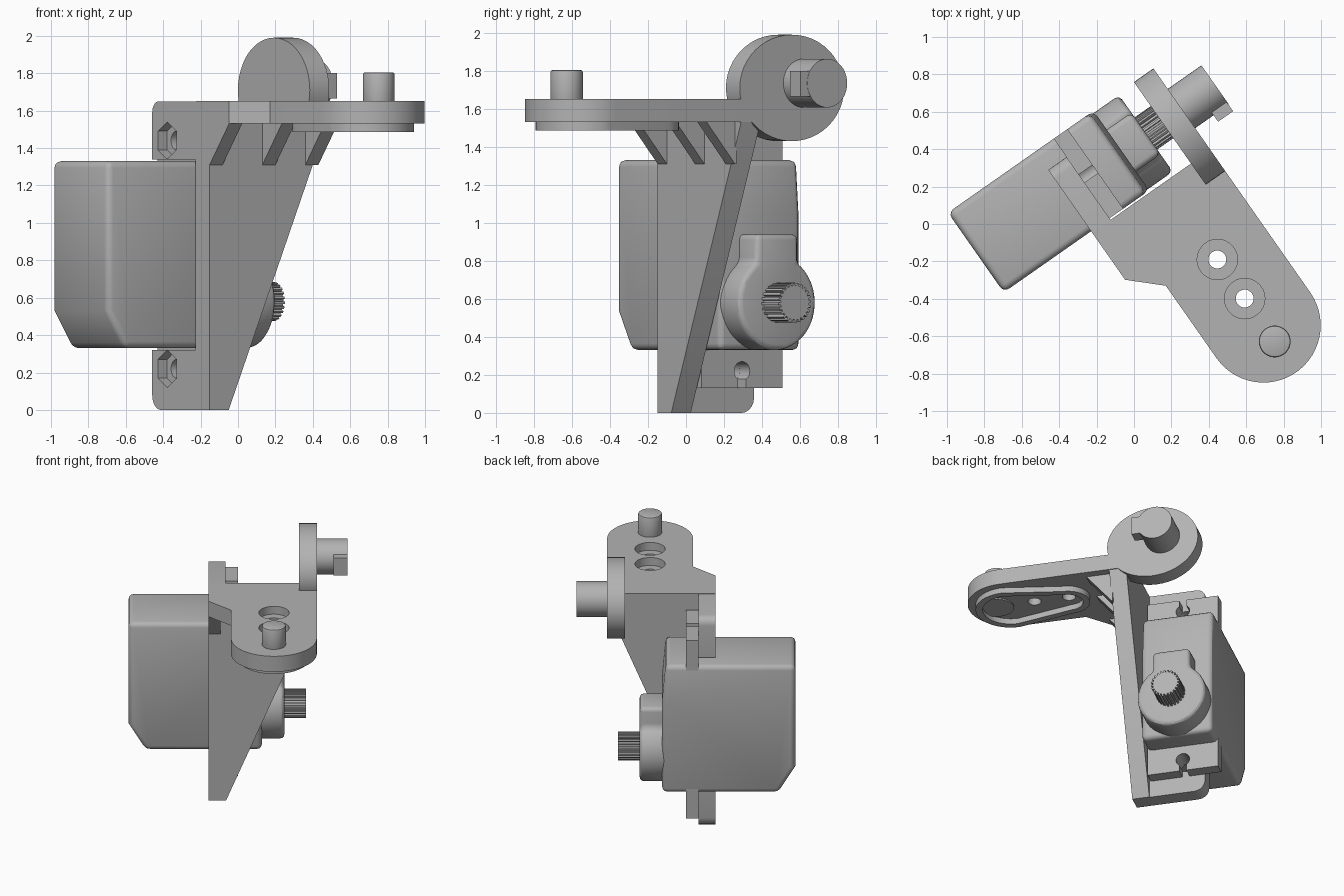
import bpy, bmesh, math
from mathutils import Matrix, Vector

cube = bpy.data.objects.get("Cube")
if cube:
    bpy.data.objects.remove(cube, do_unlink=True)

# Single grey plastic
grey = bpy.data.materials.new("grey_plastic")
grey.use_nodes = True
COLOUR = (0.45, 0.45, 0.45, 1)
grey.diffuse_color = COLOUR
grey.node_tree.nodes["Principled BSDF"].inputs["Base Color"].default_value = COLOUR

# Whole assembly is turned about the vertical
TURN = Matrix.Rotation(math.radians(35), 4, "Z")
PLACE = {"u": lambda a, b, d: (d, a, b),
         "v": lambda a, b, d: (a, d, b),
         "z": lambda a, b, d: (a, b, d)}


def arc(ca, cb, r, start=0, end=360, n=40, rb=None):
    """Points on an arc; a full turn leaves out the repeated point."""
    steps = n if end - start == 360 else n - 1
    angles = [math.radians(start + (end - start) * i / steps) for i in range(n)]
    return [(ca + r * math.cos(t), cb + (rb or r) * math.sin(t)) for t in angles]


def box(a0, b0, a1, b1):
    return [(a0, b0), (a1, b0), (a1, b1), (a0, b1)]


def prism(name, outline, axis, lo, hi, bevel=0, segments=3):
    """Extrude an outline along u, v or z between two depths."""
    bm = bmesh.new()
    ends = [[bm.verts.new(TURN @ Vector(PLACE[axis](a, b, d))) for a, b in outline]
            for d in (lo, hi)]
    n = len(outline)
    bm.faces.new(ends[0])
    bm.faces.new(ends[1])
    for i in range(n):
        j = (i + 1) % n
        bm.faces.new((ends[0][i], ends[0][j], ends[1][j], ends[1][i]))
    bmesh.ops.recalc_face_normals(bm, faces=bm.faces)
    mesh = bpy.data.meshes.new(name)
    bm.to_mesh(mesh)
    bm.free()
    mesh.materials.append(grey)
    ob = bpy.data.objects.new(name, mesh)
    bpy.context.collection.objects.link(ob)
    if bevel:
        mod = ob.modifiers.new("bevel", "BEVEL")
        mod.width, mod.segments = bevel, segments
        mod.limit_method, mod.angle_limit = "ANGLE", math.radians(35)
        apply(ob, mod)
    return ob


def apply(ob, mod):
    bpy.context.view_layer.objects.active = ob
    bpy.ops.object.modifier_apply(modifier=mod.name)


def cut(ob, *cutter_args):
    cutter = prism("cutter", *cutter_args)
    cutter.hide_render = True
    mod = ob.modifiers.new("cut", "BOOLEAN")
    mod.operation, mod.solver, mod.object = "DIFFERENCE", "EXACT", cutter
    apply(ob, mod)
    bpy.data.objects.remove(cutter, do_unlink=True)


MID = 0.36               # centre line of motor and shafts
BOLTS = (0.22, 1.44)     # heights of the mounting bolts
ARM_U = 0.256            # centre line of the arm
BACK, FACE = -0.21, -0.09
OUT, IN = -0.035, 0.09

# Mounting plate, notched for the motor, with nut pockets
outline = ([(OUT, 0)] + arc(0.42, 0.08, 0.08, -90, 0, 6) + [(0.5, 0.32), (0.095, 0.32),
           (0.095, 1.34), (0.5, 1.34)] + arc(0.44, 1.59, 0.06, 0, 90, 6) + [(OUT, 1.65)])
plate = prism("mounting_plate", outline, "u", BACK, FACE)
for z in BOLTS:
    cut(plate, arc(MID, z, 0.1, 30, 390, 6), "u", BACK - 0.02, BACK + 0.06)
    cut(plate, arc(MID, z, 0.05, n=20), "u", BACK - 0.02, FACE + 0.02)

# Tapered side web
prism("side_web", [(BACK, 0), (-0.085, 0), (0.56, 1.54), (0.56, 1.64), (BACK, 1.64)],
      "v", OUT, IN)

# Top arm with rounded end and counterbored holes
outline = ([(BACK, IN), (BACK, -0.217), (-0.05, -0.368)]
           + arc(ARM_U, -0.841, 0.306, 180, 360, 28) + [(0.562, IN)])
arm = prism("top_arm", outline, "z", 1.53, 1.652)
for v in (-0.411, -0.666):
    cut(arm, arc(ARM_U, v, 0.108), "z", 1.59, 1.7)
    cut(arm, arc(ARM_U, v, 0.048, n=24), "z", 1.5, 1.7)

# Raised rim under the arm
def rim_outline(inset):
    return (arc(ARM_U, -0.841, 0.25 - inset, 180, 360, 24)
            + arc(ARM_U, -0.42, 0.16 - inset, 0, 180, 16))


rim = prism("arm_rim", rim_outline(0), "z", 1.487, 1.535)
cut(rim, rim_outline(0.05), "z", 1.4, 1.6)

# Pin standing on the arm
prism("arm_pin", arc(ARM_U, -0.946, 0.085), "z", 1.6, 1.805, 0.012, 2)
prism("pin_base", arc(ARM_U, -0.946, 0.125), "z", 1.52, 1.54)

# Diagonal ribs between web and arm
for i, u in enumerate((BACK, 0.134, 0.415)):
    prism(f"web_rib_{i + 1}", [(OUT + 0.01, 1.31), (OUT + 0.01, 1.54), (-0.217, 1.54),
          (-0.217, 1.53), (OUT, 1.31)], "u", u, u + 0.085)

# Upright disc with shaft and key
prism("pivot_disc", arc(0.287, 1.71, 0.335, n=48, rb=0.28), "u", 0.435, 0.562)
prism("disc_foot", box(-0.035, 1.53, 0.2, 1.68), "u", 0.435, 0.562)
prism("pivot_shaft", arc(MID, 1.735, 0.128), "u", 0.5, 0.782)
prism("shaft_key", box(0.19, 1.665, MID, 1.8), "u", 0.682, 0.78)

# Motor body
prism("motor_body", [(-0.78, 0.53), (-0.66, 0.33), (0.17, 0.33), (0.17, 1.05),
      (0.145, 1.33), (-0.78, 1.33)], "v", 0.1, 0.62, 0.035)

# Motor ears with keyhole slots
ears = prism("motor_ears", box(0.1, 0.13, 0.62, 1.53), "u", FACE, 0.0)
for z, end in zip(BOLTS, (0.1, 1.56)):
    cut(ears, arc(MID, z, 0.05, n=24), "u", FACE - 0.05, 0.05)
    cut(ears, box(MID - 0.026, min(z, end), MID + 0.026, max(z, end)), "u",
        FACE - 0.05, 0.05)

# Gear housing: round drum with a tab above
AXLE = 0.58
outline = arc(MID, AXLE, 0.25, -237, 57, 44) + [(MID + 0.136, 0.94), (MID - 0.136, 0.94)]
prism("gear_housing", outline, "u", 0.12, 0.33, 0.035)

# Splined output shaft
TEETH = 24
spline = []
for i in range(TEETH):
    t = 2 * math.pi * i / TEETH
    for r, offset in ((0.105, 0), (0.105, 0.12), (0.09, 0.14), (0.09, 0.25)):
        spline.append((MID + r * math.cos(t + offset), AXLE + r * math.sin(t + offset)))
prism("output_shaft", spline, "u", 0.3, 0.485)

# Smooth the curved walls and keep the edges sharp
bpy.ops.object.select_all(action="DESELECT")
for ob in bpy.context.collection.objects:
    if ob.type == "MESH" and grey.name in ob.data.materials:
        ob.select_set(True)
        bpy.context.view_layer.objects.active = ob
bpy.ops.object.shade_smooth_by_angle(angle=math.radians(30))
